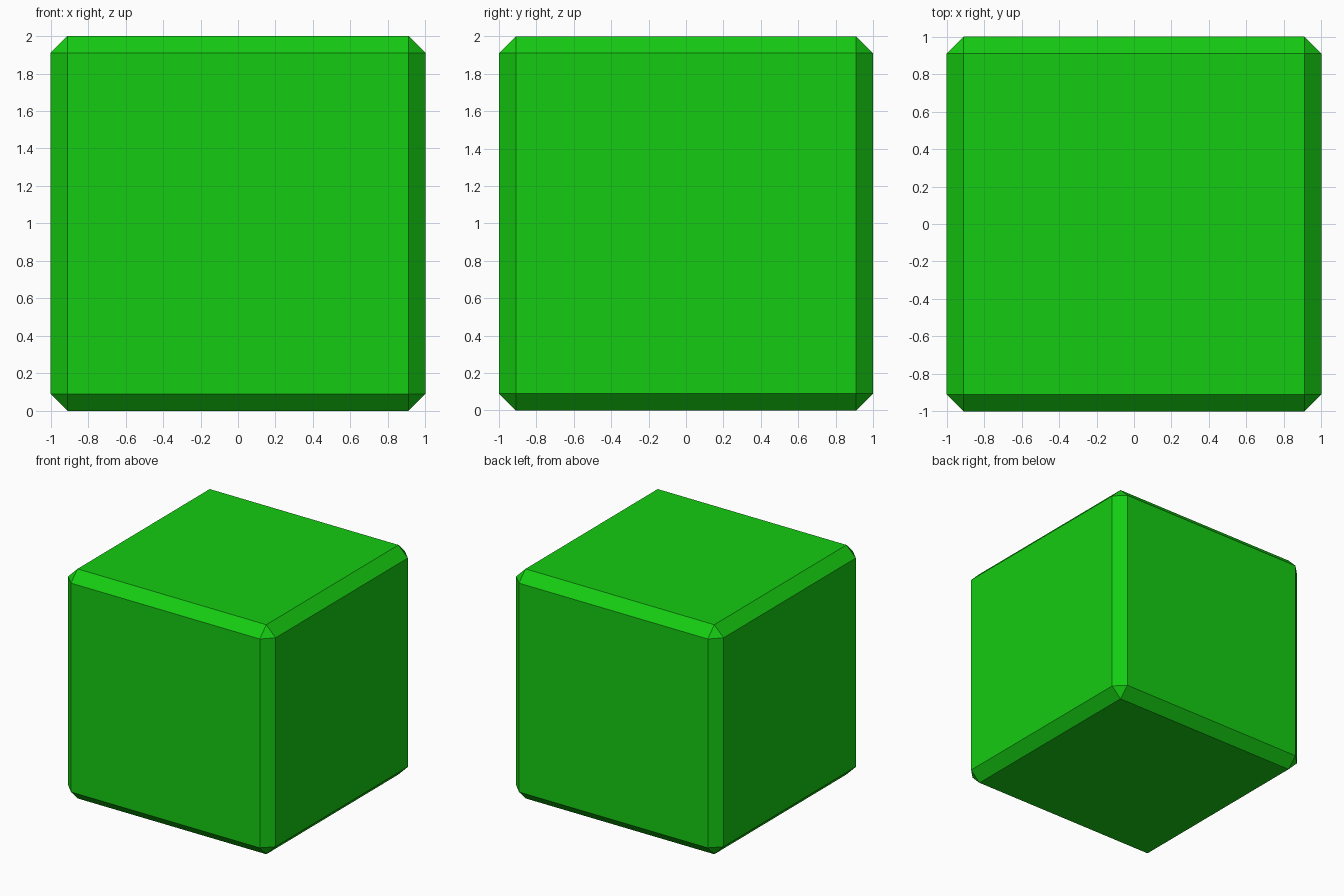
import bpy
import bmesh
from mathutils import Matrix

if "Cube" in bpy.data.objects:
    bpy.data.objects.remove(bpy.data.objects["Cube"])

SIZE = 2.0
CHAMFER = 0.09

# Die body: cube with flat chamfered edges and triangular corners
bm = bmesh.new()
bmesh.ops.create_cube(bm, size=SIZE, matrix=Matrix.Translation((0, 0, SIZE / 2)))
bmesh.ops.bevel(bm, geom=list(bm.edges), offset=CHAMFER, offset_type='OFFSET',
                segments=1, profile=0.5, affect='EDGES')
bmesh.ops.recalc_face_normals(bm, faces=list(bm.faces))
mesh = bpy.data.meshes.new("die_body")
bm.to_mesh(mesh)
bm.free()

# Green plastic
green = bpy.data.materials.new("green")
green.diffuse_color = (0.0075, 0.6, 0.006, 1.0)
green.use_nodes = True
green.node_tree.nodes["Principled BSDF"].inputs["Base Color"].default_value = green.diffuse_color
mesh.materials.append(green)

body = bpy.data.objects.new("die_body", mesh)
bpy.context.collection.objects.link(body)
